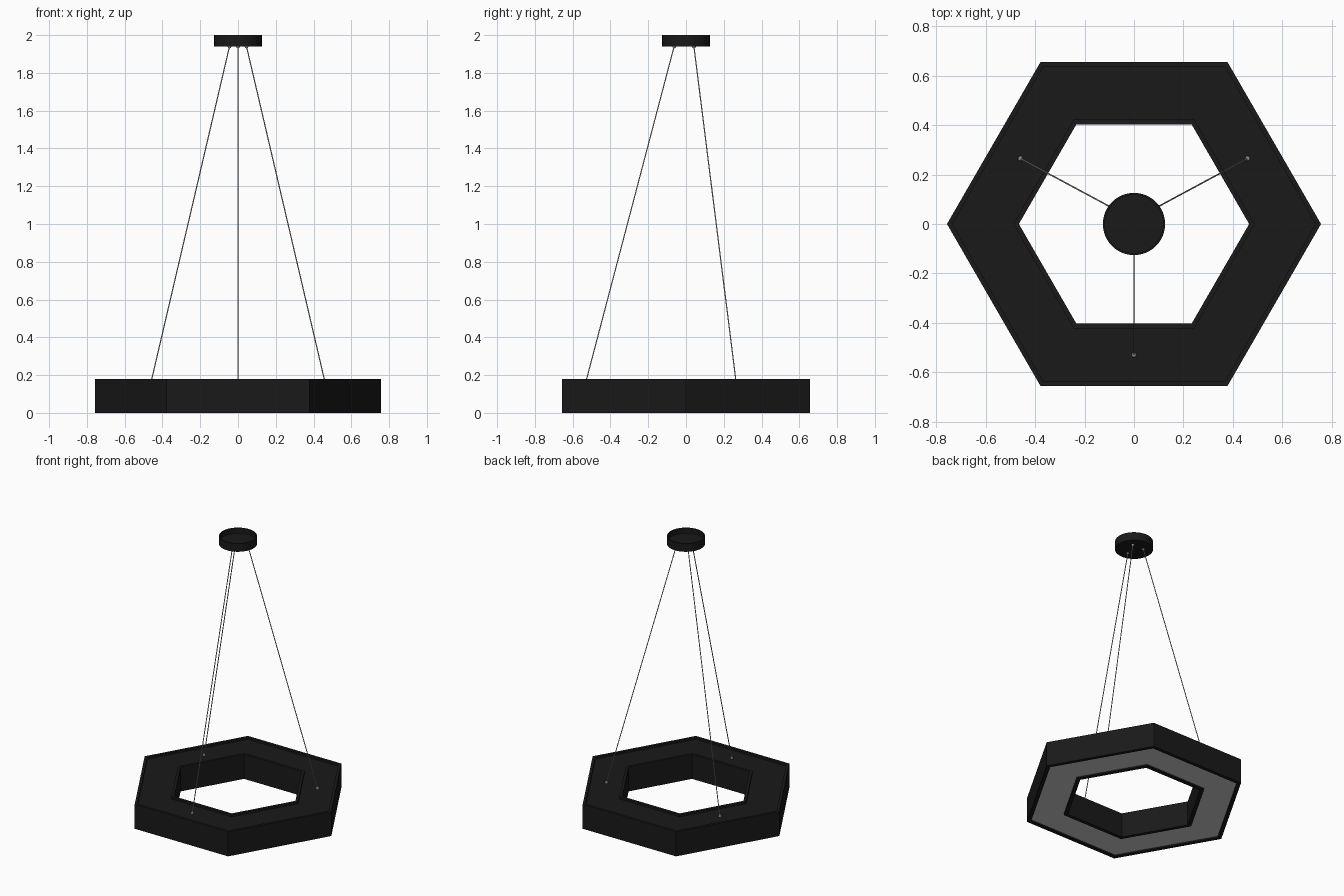
import bpy, bmesh
from math import cos, sin, pi
from mathutils import Vector

if "Cube" in bpy.data.objects:
    bpy.data.objects.remove(bpy.data.objects["Cube"])


def material(name, v):
    m = bpy.data.materials.new(name)
    m.diffuse_color = (v, v, v, 1)
    m.use_nodes = True
    m.node_tree.nodes["Principled BSDF"].inputs["Base Color"].default_value = m.diffuse_color
    return m


black = material("matte_black", 0.01)
metal = material("wire_grey", 0.5)
glow = material("diffuser_grey", 0.6)


def lathe(name, profile, sides, mat, loc=(0, 0, 0), closed=False, smooth=False):
    """Spin an (r, z) profile about z; r = 0 collapses to a pole."""
    bm = bmesh.new()
    rings = []
    for r, z in profile:
        if r == 0:
            rings.append([bm.verts.new((0, 0, z))] * sides)
        else:
            rings.append([bm.verts.new((r * cos(2 * pi * i / sides), r * sin(2 * pi * i / sides), z))
                          for i in range(sides)])
    pairs = list(zip(rings, rings[1:])) + ([(rings[-1], rings[0])] if closed else [])
    for a, b in pairs:
        for i in range(sides):
            j = (i + 1) % sides
            bm.faces.new(list(dict.fromkeys((a[i], a[j], b[j], b[i]))))
    bmesh.ops.recalc_face_normals(bm, faces=bm.faces)
    me = bpy.data.meshes.new(name)
    bm.to_mesh(me)
    bm.free()
    ob = bpy.data.objects.new(name, me)
    bpy.context.collection.objects.link(ob)
    ob.location = loc
    me.materials.append(mat)
    if smooth:
        bpy.context.view_layer.objects.active = ob
        ob.select_set(True)
        bpy.ops.object.shade_smooth_by_angle()
        ob.select_set(False)
    return ob


# Hexagonal housing with raised rims above and a shallow recess below
R, r, t, h = 0.757, 0.466, 0.022, 0.18
top, low, b = h - 0.015, 0.01, 0.03
lathe("hexagon_housing",
      [(R, 0), (R, h), (R - t, h), (R - t, top), (r + t, top), (r + t, h), (r, h), (r, 0),
       (r + b, 0), (r + b, low + 0.01), (R - b, low + 0.01), (R - b, 0)],
      6, black, closed=True)

# Light diffuser in the underside recess
lathe("diffuser_panel",
      [(R - b, low), (R - b, low + 0.01), (r + b, low + 0.01), (r + b, low)],
      6, glow, closed=True)

# Ceiling canopy, an open-topped cup
lathe("ceiling_canopy",
      [(0, 1.94), (0.126, 1.94), (0.126, 2.0), (0.118, 2.0), (0.118, 1.962), (0, 1.962)],
      48, black, smooth=True)

# Three suspension cables with their end fittings
cables = [((0.46, 0.265), (0.045, 0.042)),
          ((-0.46, 0.265), (-0.045, 0.042)),
          ((0, -0.53), (0, -0.063))]
for n, (lo, hi) in enumerate(cables, 1):
    start, end = Vector((*lo, top)), Vector((*hi, 1.94))
    d = end - start
    cable = lathe(f"cable_{n}", [(0, 0), (0.003, 0), (0.003, d.length), (0, d.length)],
                  10, metal, start, smooth=True)
    cable.rotation_mode = 'QUATERNION'
    cable.rotation_quaternion = d.to_track_quat('Z', 'Y')
    lathe(f"lower_fitting_{n}", [(0, 0), (0.01, 0), (0.01, 0.01), (0.006, 0.014), (0, 0.014)],
          16, metal, start, smooth=True)
    lathe(f"upper_fitting_{n}", [(0, 0), (0.01, 0), (0.009, -0.005), (0.005, -0.009), (0, -0.01)],
          16, metal, end, smooth=True)
